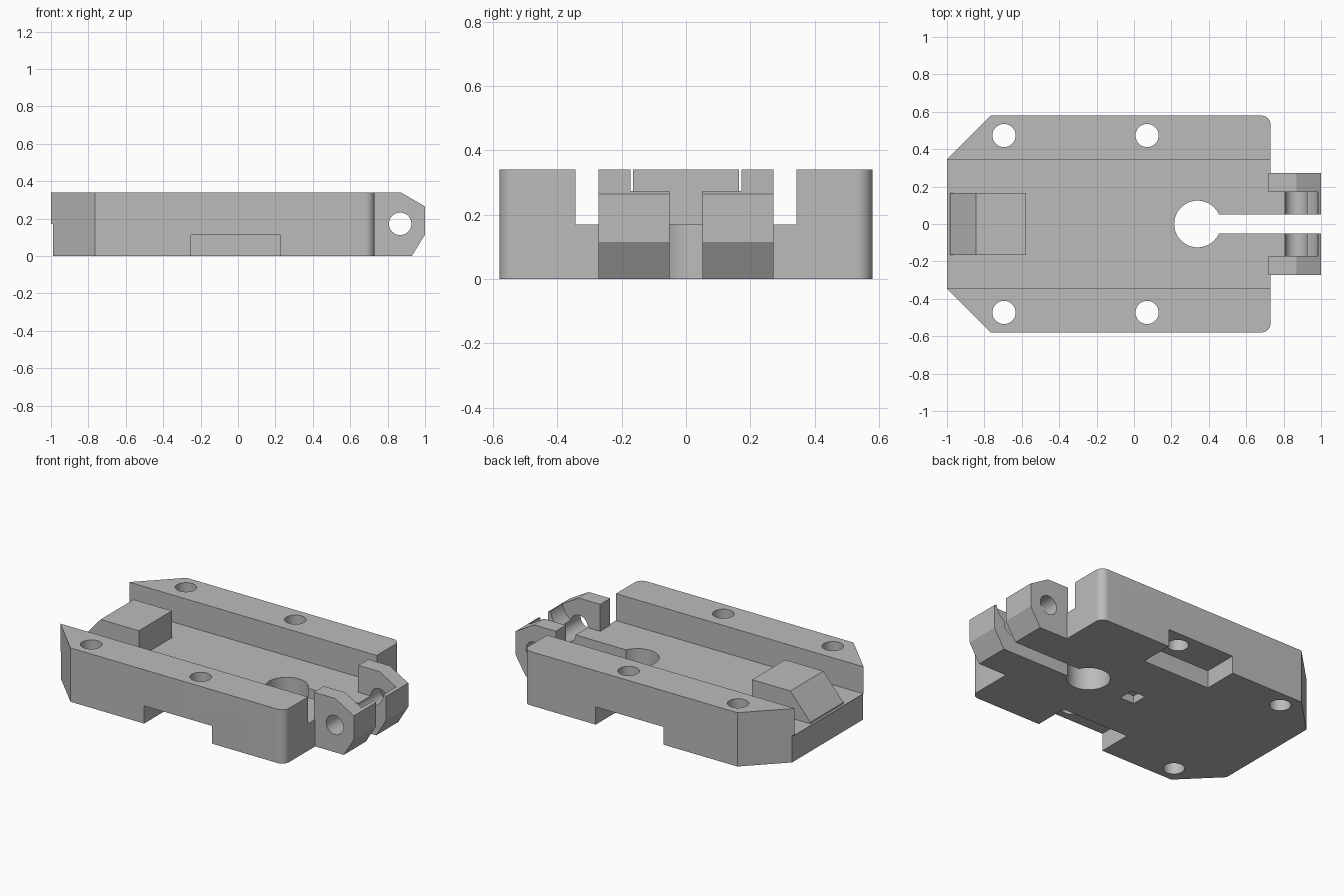
import bpy, bmesh
from math import sin, cos, pi, radians
from mathutils import Vector

cube = bpy.data.objects.get("Cube")
if cube:
    bpy.data.objects.remove(cube)

HEIGHT, FLOOR = 0.34, 0.17

grey = bpy.data.materials.new("plain grey")
grey.use_nodes = True
colour = (0.5, 0.5, 0.5, 1)
grey.diffuse_color = colour
grey.node_tree.nodes["Principled BSDF"].inputs["Base Color"].default_value = colour


def prism(name, points, low, high, axis="z"):
    """Extrude a flat outline along z, or an x-z outline along y."""
    place = (lambda p: (p[0], p[1], low)) if axis == "z" else (lambda p: (p[0], low, p[1]))
    bm = bmesh.new()
    face = bm.faces.new([bm.verts.new(place(p)) for p in points])
    moved = bmesh.ops.extrude_face_region(bm, geom=[face])["geom"]
    step = Vector((0, 0, high - low)) if axis == "z" else Vector((0, high - low, 0))
    bmesh.ops.translate(bm, vec=step, verts=[v for v in moved if isinstance(v, bmesh.types.BMVert)])
    bmesh.ops.recalc_face_normals(bm, faces=bm.faces)
    mesh = bpy.data.meshes.new(name)
    bm.to_mesh(mesh)
    bm.free()
    obj = bpy.data.objects.new(name, mesh)
    bpy.context.collection.objects.link(obj)
    mesh.materials.append(grey)
    return obj


def box(name, x0, x1, y0, y1, z0, z1):
    return prism(name, [(x0, y0), (x1, y0), (x1, y1), (x0, y1)], z0, z1)


def arc(cx, cy, r, start=0, end=360, steps=48):
    count = steps if end - start == 360 else steps + 1
    angles = [radians(start + (end - start) * i / steps) for i in range(count)]
    return [(cx + r * cos(a), cy + r * sin(a)) for a in angles]


def combine(target, other, operation):
    """Apply a boolean and discard the helper."""
    other.hide_render = True
    mod = target.modifiers.new(operation, "BOOLEAN")
    mod.operation, mod.object, mod.solver = operation, other, "EXACT"
    bpy.ops.object.select_all(action="DESELECT")
    bpy.context.view_layer.objects.active = target
    target.select_set(True)
    bpy.ops.object.modifier_apply(modifier=mod.name)
    bpy.data.objects.remove(other)


def cut(target, other):
    combine(target, other, "DIFFERENCE")


# Plate with chamfered left corners and rounded right corners
outline = [(-1, 0.345), (-1, -0.345), (-0.765, -0.58)]
outline += arc(0.68, -0.53, 0.05, -90, 0, 10) + arc(0.68, 0.53, 0.05, 0, 90, 10)
outline += [(-0.765, 0.58)]
body = prism("carriage_body", outline, 0, HEIGHT)

# Long channel, and the floor end set slightly back from the rails
cut(body, box("channel", -2, 2, -0.343, 0.343, FLOOR, 1))
cut(body, box("end_trim", -2, -0.99, -1, 1, -1, FLOOR))

# Hinge ears with a rounded seat inside each
ear_profile = [(0.72, 0), (0.93, 0), (1, 0.115), (1, 0.265), (0.87, HEIGHT), (0.72, HEIGHT)]
seat_profile = [(0.5, FLOOR)] + arc(0.865, 0.29, 0.12, -90, 0, 16) + [(0.985, 1), (0.5, 1)]
for side in (-1, 1):
    ear = prism("hinge_ear", ear_profile, side * 0.03, side * 0.272, "y")
    cut(ear, prism("seat", seat_profile, side * -0.1, side * 0.172, "y"))
    combine(body, ear, "UNION")

# Wedge stop at the left end of the channel
wedge = prism("wedge_stop", [(-0.985, 0.18), (-0.985, 0.1), (-0.578, 0.1),
                             (-0.578, HEIGHT), (-0.845, HEIGHT)], -0.165, 0.165, "y")
combine(body, wedge, "UNION")

# Round clearance hole, clamping slit and hinge pin bore
cut(body, prism("clearance", arc(0.34, 0, 0.125), -1, 1))
cut(body, box("slit", 0.4, 2, -0.051, 0.051, -1, 1))
cut(body, prism("pin_bore", arc(0.867, 0.172, 0.06), -1, 1, "y"))

# Mounting holes and underside side pockets
for side in (-1, 1):
    y0, y1 = sorted((side * 0.36, side * 1))
    cut(body, box("side_pocket", -0.25, 0.225, y0, y1, -1, 0.112))
    for x in (-0.695, 0.07):
        cut(body, prism("mount_hole", arc(x, side * 0.473, 0.062, steps=32), -1, 1))

# Small square recess underneath
cut(body, box("square_recess", -0.04, 0.06, -0.05, 0.05, -1, 0.05))

bpy.ops.object.select_all(action="DESELECT")
body.select_set(True)
bpy.context.view_layer.objects.active = body
bpy.ops.object.shade_smooth_by_angle(angle=radians(25))
